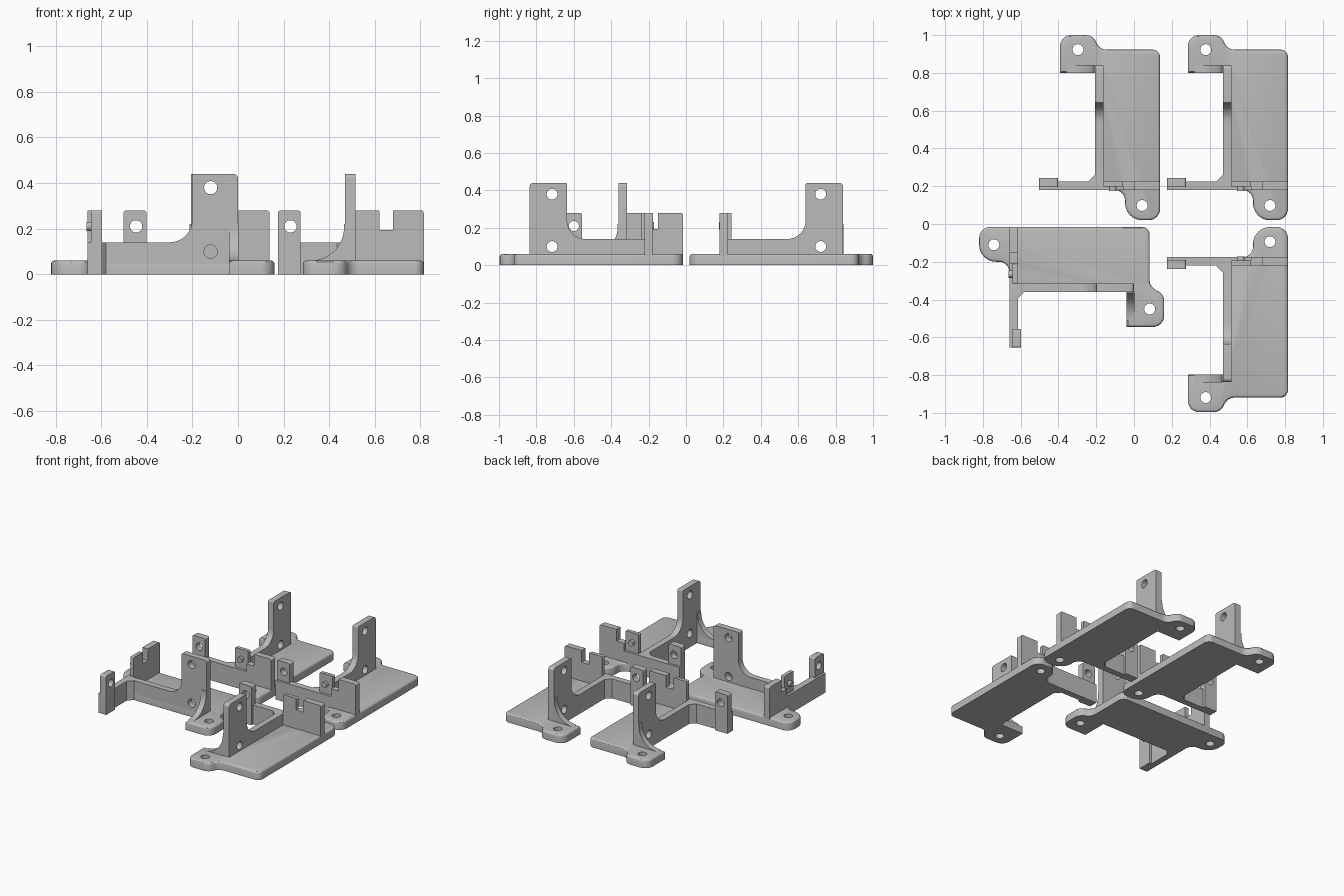
import bpy, bmesh, math
from mathutils import Vector, Matrix

if "Cube" in bpy.data.objects:
    bpy.data.objects.remove(bpy.data.objects["Cube"])

grey = bpy.data.materials.new("grey_plastic")
grey.diffuse_color = (0.5, 0.5, 0.5, 1)
grey.use_nodes = True
grey.node_tree.nodes["Principled BSDF"].inputs["Base Color"].default_value = grey.diffuse_color


def rounded(points, steps=8):
    """Fillet every (x, y, radius) corner of a closed outline."""
    out = []
    n = len(points)
    for i, (x, y, r) in enumerate(points):
        p = Vector((x, y))
        if r == 0:
            out.append(p)
            continue
        a = (Vector(points[i - 1][:2]) - p).normalized()
        b = (Vector(points[(i + 1) % n][:2]) - p).normalized()
        half = a.angle(b) / 2
        centre = p + (a + b).normalized() * r / math.sin(half)
        start = p + a * r / math.tan(half) - centre
        end = p + b * r / math.tan(half) - centre
        sweep = start.angle(end)
        for k in range(steps + 1):
            t = k / steps
            out.append(centre + (start * math.sin((1 - t) * sweep)
                                 + end * math.sin(t * sweep)) / math.sin(sweep))
    return out


# outline (u, v) and depth w to x, y, z
AXES = {
    "x": lambda u, v, w: (w, u, v),
    "y": lambda u, v, w: (u, w, v),
    "z": lambda u, v, w: (u, v, w),
}


def prism(name, axis, outline, lo, hi, top_bevel=0):
    bm = bmesh.new()
    verts = [bm.verts.new(AXES[axis](p[0], p[1], lo)) for p in outline]
    base = bm.faces.new(verts)
    ext = bmesh.ops.extrude_face_region(bm, geom=[base])["geom"]
    top = [g for g in ext if isinstance(g, bmesh.types.BMVert)]
    bmesh.ops.translate(bm, verts=top, vec=AXES[axis](0, 0, hi - lo))
    if top_bevel:
        edges = [e for e in ext if isinstance(e, bmesh.types.BMEdge)]
        bmesh.ops.bevel(bm, geom=edges, offset=top_bevel, segments=3,
                        profile=0.5, affect='EDGES')
    bmesh.ops.recalc_face_normals(bm, faces=bm.faces)
    mesh = bpy.data.meshes.new(name)
    bm.to_mesh(mesh)
    bm.free()
    mesh.materials.append(grey)
    ob = bpy.data.objects.new(name, mesh)
    bpy.context.collection.objects.link(ob)
    return ob


def circle(u, v, r, n=32):
    return [(u + r * math.cos(2 * math.pi * k / n),
             v + r * math.sin(2 * math.pi * k / n)) for k in range(n)]


def drill(ob, axis, holes, lo, hi):
    """Cut round holes through a part and apply the result."""
    for u, v, r in holes:
        cutter = prism("cutter", axis, circle(u, v, r), lo, hi)
        cutter.hide_render = True
        mod = ob.modifiers.new("hole", 'BOOLEAN')
        mod.operation, mod.solver, mod.object = 'DIFFERENCE', 'EXACT', cutter
        bpy.context.view_layer.update()
        deps = bpy.context.evaluated_depsgraph_get()
        mesh = bpy.data.meshes.new_from_object(ob.evaluated_get(deps))
        ob.modifiers.clear()
        ob.data = mesh
        bpy.data.objects.remove(cutter)
    return ob


# base plate with two screw lugs
plate = prism("base_plate", "z", rounded([
    (0.285, 0.80, 0), (0.47, 0.80, 0), (0.47, 0.18, 0), (0.63, 0.18, 0.055),
    (0.63, 0.02, 0.09), (0.815, 0.02, 0.06), (0.815, 0.923, 0.04),
    (0.495, 0.923, 0.06), (0.46, 1.0, 0.06), (0.285, 1.0, 0.06)]),
    0, 0.06, top_bevel=0.014)
drill(plate, "z", [(0.38, 0.923, 0.029), (0.72, 0.098, 0.029)], -0.1, 0.2)

# long wall rising to a tall mounting ear
side = prism("side_wall", "x", rounded([
    (0.18, 0, 0), (0.84, 0, 0), (0.84, 0.44, 0.02), (0.64, 0.44, 0.008),
    (0.64, 0.14, 0.10), (0.18, 0.14, 0)]), 0.47, 0.515)
drill(side, "x", [(0.72, 0.38, 0.029), (0.72, 0.10, 0.029)], 0.4, 0.6)

# curved gusset between the lug and the ear
gusset = prism("gusset", "y", rounded([
    (0.47, 0.05, 0), (0.47, 0.22, 0), (0.465, 0.22, 0), (0.465, 0.06, 0.145),
    (0.32, 0.06, 0), (0.32, 0.05, 0)], 12), 0.80, 0.842)

# low cross wall, the raised notched part, and the thin tab beside the notch
low = prism("cross_wall", "y",
            [(0.175, 0), (0.815, 0), (0.815, 0.14), (0.175, 0.14)], 0.18, 0.225)
raised = prism("notched_wall", "y", rounded([
    (0.62, 0.14, 0), (0.815, 0.14, 0), (0.815, 0.28, 0.012), (0.68, 0.28, 0),
    (0.68, 0.195, 0), (0.62, 0.195, 0)]), 0.18, 0.225)
tab = prism("thin_tab", "y", rounded([
    (0.515, 0.14, 0), (0.62, 0.14, 0), (0.62, 0.28, 0.006),
    (0.515, 0.28, 0.006)]), 0.198, 0.225)
nub = prism("locating_nub", "y", circle(0.565, 0.21, 0.02, 24), 0.176, 0.21)

# drilled pad at the free end
pad = prism("end_pad", "y", rounded([
    (0.175, 0, 0), (0.275, 0, 0), (0.275, 0.28, 0.012),
    (0.175, 0.28, 0.012)]), 0.195, 0.243)
drill(pad, "y", [(0.23, 0.21, 0.027)], 0.1, 0.3)

# small corner brace where the walls meet
brace = prism("corner_brace", "z", [(0.435, 0.225), (0.47, 0.225), (0.47, 0.26)],
              0, 0.14)

# four brackets: two alike, one mirrored, one mirrored across the diagonal
swap = Matrix(((0, 1, 0, 0), (1, 0, 0, 0), (0, 0, 1, 0), (0, 0, 0, 1)))
places = {
    "back_right": Matrix.Identity(4),
    "back_left": Matrix.Translation((-0.677, 0, 0)),
    "front_right": Matrix.Translation((0, 0.004, 0)) @ Matrix.Diagonal((1, -1, 1, 1)),
    "front_left": Matrix.Translation((-0.84, -0.83, 0)) @ swap,
}
for part in (plate, side, gusset, low, raised, tab, nub, pad, brace):
    base_name = part.name
    for place, matrix in places.items():
        mesh = part.data.copy()
        mesh.transform(matrix)
        if matrix.determinant() < 0:
            mesh.flip_normals()
        ob = bpy.data.objects.new(place + "_" + base_name, mesh)
        bpy.context.collection.objects.link(ob)
        bpy.ops.object.select_all(action='DESELECT')
        ob.select_set(True)
        bpy.context.view_layer.objects.active = ob
        bpy.ops.object.shade_smooth_by_angle(angle=math.radians(30))
    bpy.data.objects.remove(part)
